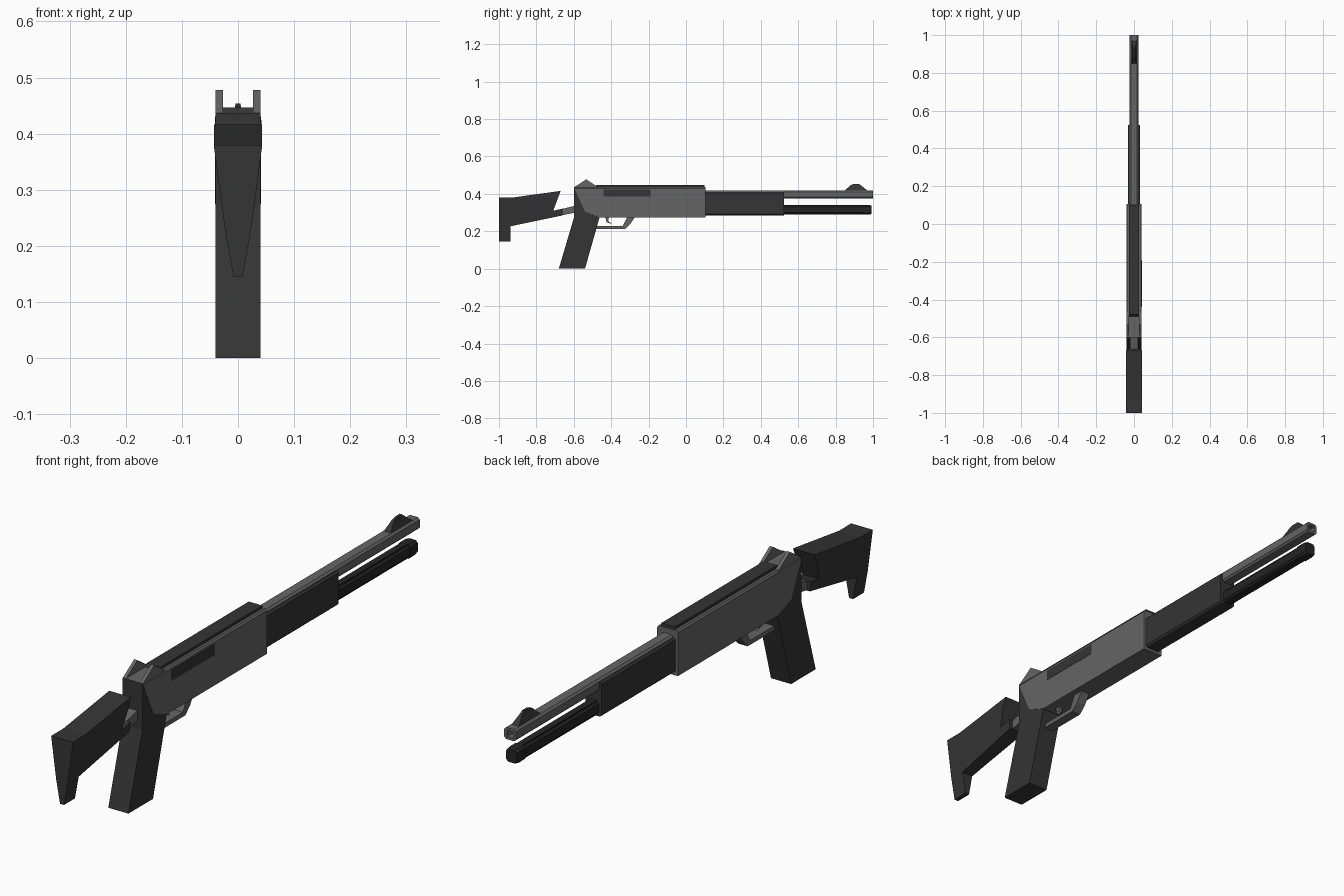
import bpy, bmesh

if "Cube" in bpy.data.objects:
    bpy.data.objects.remove(bpy.data.objects["Cube"])


def material(name, v):
    m = bpy.data.materials.new(name)
    m.diffuse_color = (v, v, v, 1)
    m.use_nodes = True
    m.node_tree.nodes["Principled BSDF"].inputs["Base Color"].default_value = m.diffuse_color
    return m


STEEL = material("steel", 0.13)
POLYMER = material("polymer", 0.035)
BLACK = material("black", 0.018)


def finish(name, bm, mat):
    bmesh.ops.recalc_face_normals(bm, faces=bm.faces)
    me = bpy.data.meshes.new(name)
    bm.to_mesh(me)
    bm.free()
    ob = bpy.data.objects.new(name, me)
    me.materials.append(mat)
    bpy.context.collection.objects.link(ob)
    return ob


def prism(name, profile, x0, x1, mat, cuts=(), width=None):
    """Side profile (y, z) extruded from x0 to x1; width(z) optionally scales x."""
    bm = bmesh.new()
    face = bm.faces.new([bm.verts.new((x0, y, z)) for y, z in profile])
    ext = bmesh.ops.extrude_face_region(bm, geom=[face])["geom"]
    for v in ext:
        if isinstance(v, bmesh.types.BMVert):
            v.co.x = x1
    for z in cuts:
        bmesh.ops.bisect_plane(bm, geom=bm.verts[:] + bm.edges[:] + bm.faces[:],
                               plane_co=(0, 0, z), plane_no=(0, 0, 1))
    if width:
        for v in bm.verts:
            v.co.x *= width(v.co.z)
    return finish(name, bm, mat)


def tube(name, rings, zc, mat):
    """Chamfered rectangular rings (y, half width, half height, chamfer) joined along y."""
    bm = bmesh.new()
    loops = []
    for y, w, h, c in rings:
        pts = [(w, h - c), (w - c, h), (c - w, h), (-w, h - c),
               (-w, c - h), (c - w, -h), (w - c, -h), (w, c - h)]
        loops.append([bm.verts.new((x, y, zc + z)) for x, z in pts])
    for a, b in zip(loops, loops[1:]):
        for i in range(8):
            j = (i + 1) % 8
            bm.faces.new((a[i], a[j], b[j], b[i]))
    bm.faces.new(loops[0])
    bm.faces.new(loops[-1])
    return finish(name, bm, mat)


def lerp_table(table):
    def f(z):
        for (z0, w0), (z1, w1) in zip(table, table[1:]):
            if z <= z1:
                return w0 + (w1 - w0) * max(0, z - z0) / (z1 - z0)
        return table[-1][1]
    return f


# Receiver, its top edges slightly chamfered
prism("receiver", [(-0.6, 0.437), (-0.54, 0.305), (-0.46, 0.275), (0.105, 0.275), (0.105, 0.437)],
      -1, 1, STEEL, [0.43], lerp_table([(0, 0.041), (0.43, 0.041), (0.437, 0.036)]))

# Pistol grip with the backstrap
prism("grip", [(-0.6, 0.437), (-0.6, 0.27), (-0.68, 0), (-0.54, 0), (-0.462, 0.275), (-0.54, 0.305)],
      -0.04, 0.04, POLYMER)

# Rear sight ears
for side, s in (("left", -1), ("right", 1)):
    prism("rear_sight_" + side, [(-0.6, 0.434), (-0.533, 0.478), (-0.468, 0.434)],
          s * 0.027, s * 0.04, STEEL)

# Top rail and ejection port cover
prism("top_rail", [(-0.495, 0.43), (0.1, 0.43), (0.1, 0.447), (-0.48, 0.447)], -0.027, 0.027, POLYMER)
prism("ejection_port", [(-0.44, 0.385), (-0.19, 0.385), (-0.19, 0.424), (-0.44, 0.424)],
      0.035, 0.042, POLYMER)

# Trigger guard and trigger
prism("trigger_guard", [(-0.49, 0.212), (-0.325, 0.212), (-0.298, 0.238), (-0.272, 0.278),
                        (-0.313, 0.278), (-0.338, 0.228), (-0.49, 0.228)], -0.018, 0.018, STEEL)
prism("trigger", [(-0.432, 0.278), (-0.412, 0.278), (-0.416, 0.255), (-0.395, 0.238), (-0.425, 0.248)],
      -0.007, 0.007, STEEL)

# Barrel with hollow muzzle
tube("barrel", [(0.09, 0.023, 0.021, 0.007), (1, 0.023, 0.021, 0.007),
                (1, 0.013, 0.012, 0.003), (0.93, 0.013, 0.012, 0.003)], 0.397, STEEL)

# Magazine tube and end cap
tube("magazine_tube", [(0.5, 0.021, 0.022, 0.007), (0.95, 0.021, 0.022, 0.007)], 0.315, BLACK)
tube("magazine_cap", [(0.945, 0.024, 0.026, 0.008), (0.975, 0.024, 0.026, 0.008),
                      (0.992, 0.021, 0.023, 0.008)], 0.315, BLACK)
prism("magazine_rib", [(0.5, 0.289), (0.95, 0.289), (0.95, 0.341), (0.5, 0.341)], -0.012, 0.012, BLACK)

# Fore-end
tube("fore_end", [(0.1, 0.032, 0.0625, 0.007), (0.525, 0.032, 0.0625, 0.007)], 0.348, POLYMER)

# Front sight
prism("front_sight", [(0.845, 0.414), (0.88, 0.447), (0.9, 0.454), (0.925, 0.454), (0.975, 0.414)],
      -1, 1, POLYMER, [0.44], lerp_table([(0.414, 0.016), (0.44, 0.007), (0.454, 0.004)]))

# Stock connector and tapered shoulder stock
prism("stock_arm", [(-0.72, 0.275), (-0.59, 0.3), (-0.59, 0.337), (-0.72, 0.306)], -0.02, 0.02, STEEL)
prism("stock", [(-1, 0.38), (-0.93, 0.38), (-0.67, 0.416), (-0.71, 0.31), (-0.66, 0.321),
                (-0.66, 0.285), (-0.938, 0.227), (-0.938, 0.145), (-1, 0.145)],
      -1, 1, POLYMER, [0.378, 0.3, 0.227],
      lerp_table([(0.145, 0.008), (0.227, 0.023), (0.378, 0.043), (0.416, 0.043)]))
